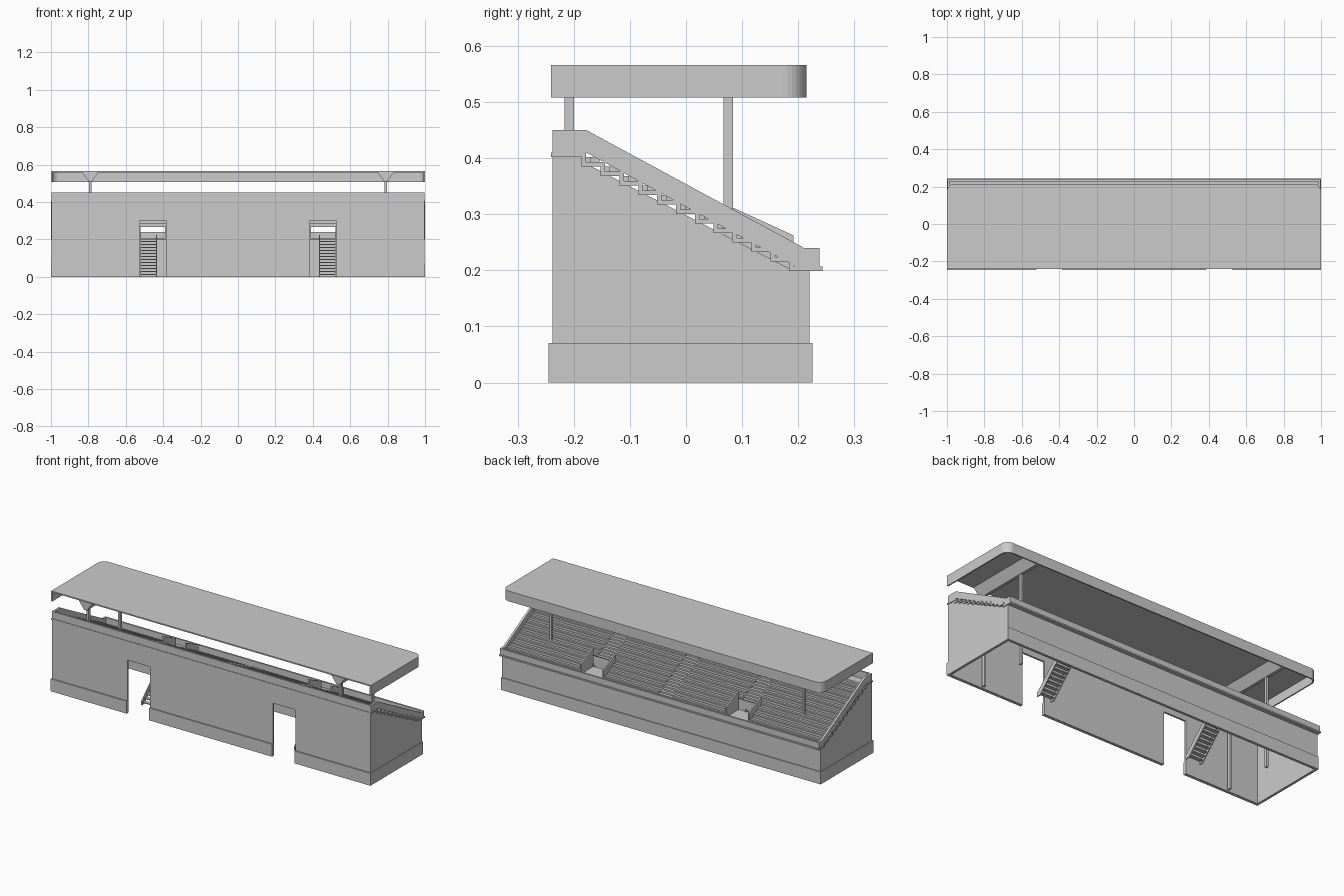
import bpy, bmesh, math

if "Cube" in bpy.data.objects:
    bpy.data.objects.remove(bpy.data.objects["Cube"])

GREY = (0.6, 0.6, 0.6, 1)
concrete = bpy.data.materials.new("concrete_grey")
concrete.use_nodes = True
concrete.diffuse_color = GREY
concrete.node_tree.nodes["Principled BSDF"].inputs["Base Color"].default_value = GREY


def finish(name, bm):
    bmesh.ops.recalc_face_normals(bm, faces=bm.faces)
    mesh = bpy.data.meshes.new(name)
    bm.to_mesh(mesh)
    bm.free()
    mesh.materials.append(concrete)
    obj = bpy.data.objects.new(name, mesh)
    bpy.context.collection.objects.link(obj)
    return obj


def add_prism(bm, points, lift, offset):
    """Extrude a flat outline; lift maps a 2D point to 3D."""
    face = bm.faces.new([bm.verts.new(lift(p)) for p in points])
    new = bmesh.ops.extrude_face_region(bm, geom=[face])["geom"]
    bmesh.ops.translate(bm, vec=offset, verts=[v for v in new if isinstance(v, bmesh.types.BMVert)])


def add_profile(bm, points, x0, x1):
    add_prism(bm, points, lambda p: (x0, p[0], p[1]), (x1 - x0, 0, 0))


def add_box(bm, x0, x1, y0, y1, z0, z1):
    add_profile(bm, [(y0, z0), (y1, z0), (y1, z1), (y0, z1)], x0, x1)


def boxes(name, *dims):
    bm = bmesh.new()
    for d in dims:
        add_box(bm, *d)
    return finish(name, bm)


def profile(name, points, *spans):
    bm = bmesh.new()
    for x0, x1 in spans:
        add_profile(bm, points, x0, x1)
    return finish(name, bm)


def both(x0, x1):
    return (x0, x1), (-x1, -x0)


# Main measures
DOOR_A, DOOR_B, DOOR_TOP = 0.385, 0.525, 0.30
FRONT, BACK = -0.238, 0.22
TOP_Z, LOW_Z = 0.41, 0.207
STEP_Y, ROWS = -0.178, 11
RUN = 0.37 / ROWS
RISE = (TOP_Z - LOW_Z) / (ROWS + 1)
SLAB = 0.008
KEPT = 8          # rows that continue above the openings
solid = [(-1, -DOOR_B), (-DOOR_A, DOOR_A), (DOOR_B, 1)]
openings = both(DOOR_A, DOOR_B)

# Front wall with two doorways
boxes("front_wall",
      *[(max(a, -0.996), min(b, 0.996), FRONT, FRONT + 0.01, 0, DOOR_TOP) for a, b in solid],
      (-0.996, 0.996, FRONT, FRONT + 0.01, DOOR_TOP, TOP_Z))
boxes("front_plinth", *[(a, b, -0.245, FRONT, 0, 0.07) for a, b in solid])

# Back and side walls with plinths
boxes("back_wall", (-0.996, 0.996, BACK - 0.01, BACK, 0, 0.202))
boxes("back_plinth", (-1, 1, BACK, 0.225, 0, 0.07))
profile("side_walls", [(FRONT, 0), (BACK, 0), (BACK, 0.2), (0.19, 0.2), (STEP_Y, 0.39),
                       (STEP_Y, 0.405), (FRONT, 0.405)], *both(0.986, 0.996))
boxes("side_plinths", *[(a, b, -0.245, 0.225, 0, 0.07) for a, b in both(0.996, 1.0)])


# Stepped terrace, a thin folded slab
def row_z(i):
    return TOP_Z - i * RISE


def stairs_profile(rows):
    top = [(-0.241, TOP_Z), (STEP_Y, TOP_Z)]
    under = [(-0.241, TOP_Z - SLAB), (STEP_Y - SLAB, TOP_Z - SLAB)]
    for i in range(1, rows + 1):
        y = STEP_Y + (i - 1) * RUN
        top += [(y, row_z(i)), (y + RUN, row_z(i))]
        under += [(y - SLAB, row_z(i) - SLAB), (y + RUN - SLAB, row_z(i) - SLAB)]
    if rows == ROWS:
        top += [(STEP_Y + ROWS * RUN, LOW_Z), (0.243, LOW_Z)]
        under += [(STEP_Y + ROWS * RUN - SLAB, LOW_Z - SLAB), (0.243, LOW_Z - SLAB)]
    return top + under[::-1]


profile("terrace", stairs_profile(ROWS), *solid)
profile("terrace_above_openings", stairs_profile(KEPT), *openings)
boxes("lower_walkway", *[(a, b, 0.192, 0.243, LOW_Z - SLAB, LOW_Z) for a, b in openings])

# Benches, interrupted by aisles
bm = bmesh.new()
for i in range(1, ROWS + 1):
    y = STEP_Y + (i - 1) * RUN
    inner = 0.415 if i <= KEPT else DOOR_A - 0.005
    outer = 0.495 if i <= KEPT else DOOR_B + 0.005
    for a, b in both(0.04, inner) + both(outer, 0.985):
        add_box(bm, a, b, y + 0.008, y + 0.024, row_z(i), row_z(i) + 0.009)
finish("benches", bm)

# Half steps in the aisles
bm = bmesh.new()
for i in range(1, ROWS + 1):
    y = STEP_Y + (i - 1) * RUN
    aisles = [(-0.04, 0.04)] + (list(both(0.415, 0.495)) if i <= KEPT else [])
    for a, b in aisles:
        add_box(bm, a, b, y, y + RUN / 2, row_z(i), row_z(i) + RISE / 2)
finish("aisle_steps", bm)

# Parapets around the terrace
profile("side_parapets", [(-0.238, TOP_Z), (-0.238, 0.45), (STEP_Y, 0.45), (0.21, 0.24),
                          (0.238, 0.24), (0.238, LOW_Z), (0.195, LOW_Z), (STEP_Y, TOP_Z)],
        *both(0.986, 0.998))
boxes("front_parapet", (-0.998, 0.998, FRONT, FRONT + 0.01, TOP_Z, 0.45))
boxes("back_parapet", (-0.998, 0.998, 0.228, 0.238, LOW_Z, 0.24))

# Entrance openings: side walls and landing
profile("opening_walls", [(0.083, 0.2), (0.083, 0.312), (0.192, 0.262), (0.192, 0.2)],
        *both(DOOR_A - 0.004, DOOR_A + 0.004), *both(DOOR_B - 0.004, DOOR_B + 0.004))
boxes("landings", *[(a, b, 0.083, 0.2, 0.199, LOW_Z) for a, b in openings])

# Entrance stairs: open treads between two stringers
TREADS = 12
bm = bmesh.new()
for a, b in both(0.437, DOOR_B):
    for i in range(TREADS):
        y = -0.11 + i * 0.2 / TREADS
        z = (i + 1) * LOW_Z / (TREADS + 1)
        add_box(bm, a, b, y, y + 0.02, z - 0.005, z)
finish("entrance_treads", bm)
profile("entrance_stringers", [(-0.118, 0), (-0.095, 0), (0.09, 0.192), (0.09, 0.225), (-0.118, 0.02)],
        *both(0.432, 0.438), *both(DOOR_B - 0.006, DOOR_B))

# Roof posts and tapered beams
boxes("roof_posts", *[(a, b, y - 0.0085, y + 0.0085, 0, 0.515)
                      for a, b in both(0.784, 0.796) for y in (-0.208, 0.075)])
bm = bmesh.new()
for x in (-0.79, 0.79):
    section = [(x - 0.008, 0.51), (x + 0.008, 0.51), (x + 0.045, 0.56), (x - 0.045, 0.56)]
    add_prism(bm, section, lambda p: (p[0], -0.235, p[1]), (0, 0.443, 0))
finish("roof_beams", bm)


# Roof sheet with a rim on three sides and rounded back corners
def roof_outline(inset):
    half, back, r = 1.0 - inset, 0.215 - inset, 0.042 - inset
    arc = [(half - r + r * math.cos(t * math.pi / 16), back - r + r * math.sin(t * math.pi / 16))
           for t in range(9)]
    right = [(half, -0.241)] + arc
    return right + [(-x, y) for x, y in reversed(right)]


bm = bmesh.new()
add_prism(bm, roof_outline(0), lambda p: (p[0], p[1], 0.559), (0, 0, 0.007))
finish("roof_sheet", bm)

bm = bmesh.new()
outer, inner = roof_outline(0), roof_outline(0.007)
lower = [[bm.verts.new((x, y, 0.508)) for x, y in line] for line in (outer, inner)]
strip = [bm.faces.new((lower[0][i], lower[0][i + 1], lower[1][i + 1], lower[1][i]))
         for i in range(len(outer) - 1)]
new = bmesh.ops.extrude_face_region(bm, geom=strip)["geom"]
bmesh.ops.translate(bm, vec=(0, 0, 0.051), verts=[v for v in new if isinstance(v, bmesh.types.BMVert)])
finish("roof_rim", bm)
